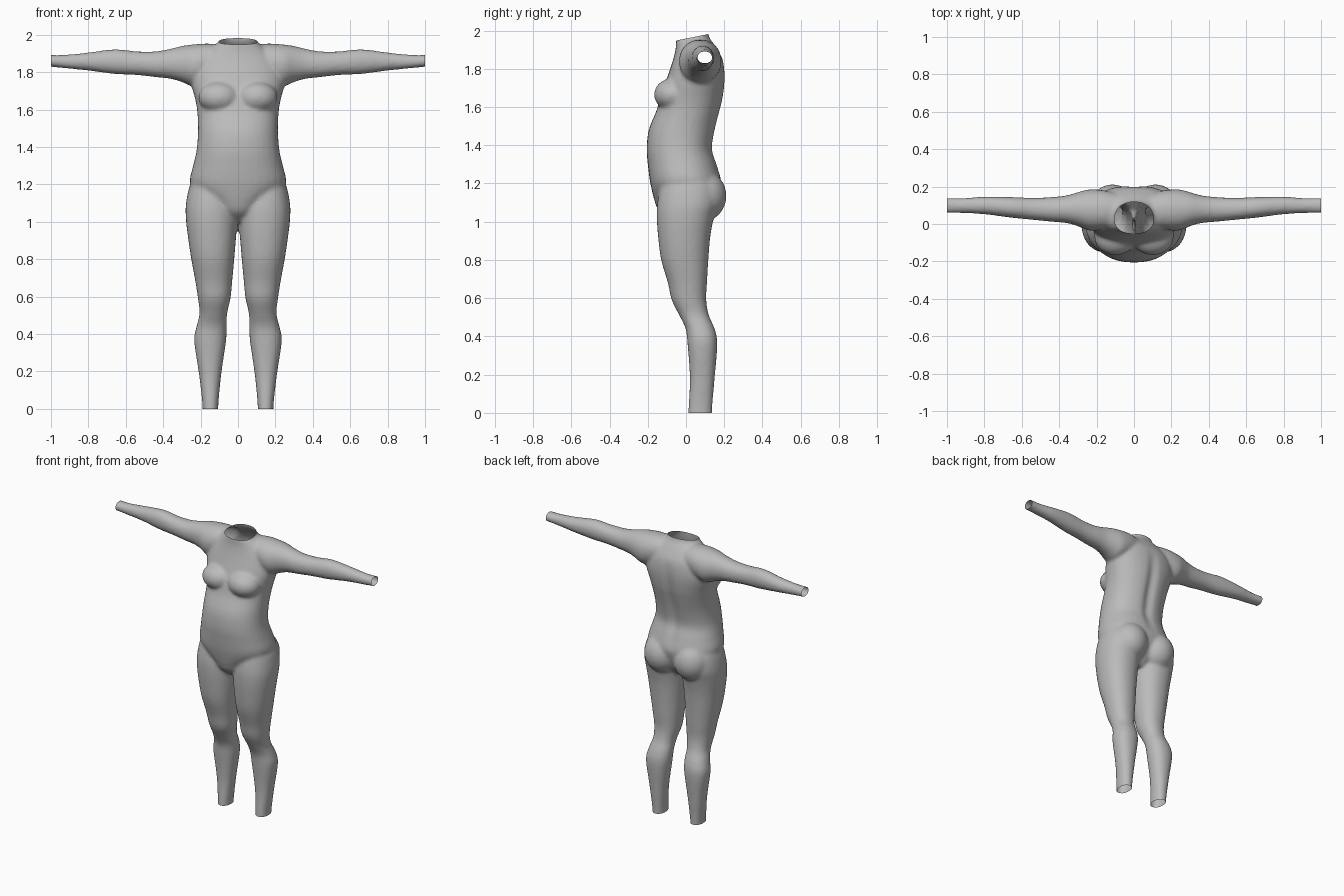
import bpy, bmesh, math
from mathutils import Matrix, Vector

cube = bpy.data.objects.get("Cube")
if cube:
    bpy.data.objects.remove(cube, do_unlink=True)

SIDES, STEPS = 32, 4


def resample(rows):
    """Catmull-Rom interpolation through the stations."""
    out = []
    for i in range(len(rows) - 1):
        quad = [rows[max(0, min(len(rows) - 1, i + k))] for k in (-1, 0, 1, 2)]
        for s in range(STEPS):
            t = s / STEPS
            out.append([b + t * ((c - a) + t * ((2 * a - 5 * b + 4 * c - d) + t * (3 * b - a - 3 * c + d))) / 2
                        for a, b, c, d in zip(*quad)])
    return out + [rows[-1]]


def loft(bm, rows, place, power):
    """Closed tube through stations of (position, u low, u high, v low, v high)."""
    rings = []
    for p, u0, u1, v0, v1 in resample(rows):
        ring = []
        for k in range(SIDES):
            a = math.tau * k / SIDES
            c, s = math.cos(a), math.sin(a)
            c = math.copysign(abs(c) ** (2 / power), c)
            s = math.copysign(abs(s) ** (2 / power), s)
            u = (u0 + u1) / 2 + c * (u1 - u0) / 2
            v = (v0 + v1) / 2 + s * (v1 - v0) / 2
            ring.append(bm.verts.new(place(p, u, v)))
        rings.append(ring)
    for a, b in zip(rings, rings[1:]):
        for k in range(SIDES):
            n = (k + 1) % SIDES
            bm.faces.new((a[k], a[n], b[n], b[k]))
    bm.faces.new(rings[0])
    bm.faces.new(rings[-1])


def ball(bm, centre, radii):
    bmesh.ops.create_uvsphere(bm, u_segments=32, v_segments=20, radius=1,
                              matrix=Matrix.Translation(centre) @ Matrix.Diagonal((*radii, 1)))


# Torso: height, half width, front, back
torso = [(1.0, .03, -.08, .08), (1.05, .1, -.14, .13), (1.11, .16, -.165, .16),
         (1.17, .235, -.18, .18), (1.22, .258, -.19, .185), (1.3, .24, -.2, .163),
         (1.38, .222, -.206, .14), (1.48, .214, -.195, .155), (1.58, .217, -.155, .18),
         (1.65, .228, -.135, .196), (1.75, .25, -.1, .205), (1.84, .23, -.07, .195),
         (1.9, .18, -.055, .165), (1.94, .13, -.052, .138), (1.97, .1, -.05, .12),
         (2.05, .095, -.05, .11)]
# Leg: height, inner, outer, front, back
leg = [(-.05, .105, .19, .01, .137), (.02, .105, .19, .012, .137), (.18, .09, .208, .02, .15),
       (.36, .064, .234, .008, .164), (.44, .06, .222, -.002, .15), (.51, .058, .206, -.035, .12),
       (.59, .04, .214, -.075, .106), (.68, .031, .228, -.095, .11), (.8, .02, .25, -.13, .117),
       (.92, .01, .268, -.146, .127), (1.02, .004, .279, -.153, .145), (1.1, .005, .278, -.15, .165),
       (1.2, .03, .255, -.13, .15), (1.28, .06, .2, -.1, .1)]
# Arm: reach, front, back, low, high
arm = [(.08, -.01, .16, 1.78, 1.945), (.16, -.03, .18, 1.75, 1.953), (.24, -.035, .185, 1.725, 1.948),
       (.3, -.012, .17, 1.747, 1.94), (.36, .005, .153, 1.764, 1.925), (.44, .012, .144, 1.773, 1.911),
       (.54, .022, .14, 1.784, 1.911), (.66, .034, .144, 1.79, 1.922), (.8, .052, .146, 1.808, 1.905),
       (.92, .058, .138, 1.82, 1.893), (1.0, .058, .14, 1.828, 1.892), (1.06, .058, .14, 1.828, 1.892)]

bm = bmesh.new()
loft(bm, [(z, -w, w, f, b) for z, w, f, b in torso], lambda p, u, v: (u, v, p), 2.25)
for side in (1, -1):
    loft(bm, leg, lambda p, u, v: (side * u, v, p), 2.2)
    loft(bm, arm, lambda p, u, v: (side * p, u, v), 2.1)
    # Chest and seat fullness
    ball(bm, (side * .1, -.07, 1.665), (.112, .097, .085))
    ball(bm, (side * .115, .085, 1.135), (.125, .127, .135))
bmesh.ops.recalc_face_normals(bm, faces=bm.faces)
mesh = bpy.data.meshes.new("body_source")
bm.to_mesh(mesh)
bm.free()

# Fuse the parts into one skin
source = bpy.data.objects.new("body_source", mesh)
bpy.context.collection.objects.link(source)
remesh = source.modifiers.new("fuse", 'REMESH')
remesh.mode = 'VOXEL'
remesh.voxel_size = .011
soften = source.modifiers.new("soften", 'SMOOTH')
soften.factor = .5
soften.iterations = 7
skin = bpy.data.meshes.new_from_object(source.evaluated_get(bpy.context.evaluated_depsgraph_get()))
bpy.data.objects.remove(source, do_unlink=True)

bm = bmesh.new()
bm.from_mesh(skin)
# Spine groove
for v in bm.verts:
    if v.co.y > .08 and 1.2 < v.co.z < 1.85:
        fade = math.sin(math.pi * (v.co.z - 1.2) / .65)
        v.co.y -= .018 * fade * math.exp(-(v.co.x / .035) ** 2)
# Open the neck, wrists and ankles
for point, normal in (((0, .1, 1.978), (0, -.2, 1)), ((1, 0, 0), (1, 0, 0)),
                      ((-1, 0, 0), (-1, 0, 0)), ((0, 0, 0), (0, 0, -1))):
    bmesh.ops.bisect_plane(bm, geom=bm.verts[:] + bm.edges[:] + bm.faces[:], plane_co=point,
                           plane_no=Vector(normal).normalized(), clear_outer=True)
bm.to_mesh(skin)
bm.free()

grey = bpy.data.materials.new("plain_grey")
grey.use_nodes = True
colour = (.5, .5, .5, 1)
grey.diffuse_color = colour
grey.node_tree.nodes["Principled BSDF"].inputs["Base Color"].default_value = colour
skin.materials.clear()
skin.materials.append(grey)
skin.name = "body_suit"
body = bpy.data.objects.new("body_suit", skin)
bpy.context.collection.objects.link(body)
bpy.context.view_layer.objects.active = body
body.select_set(True)
bpy.ops.object.shade_smooth_by_angle(angle=math.radians(50))
